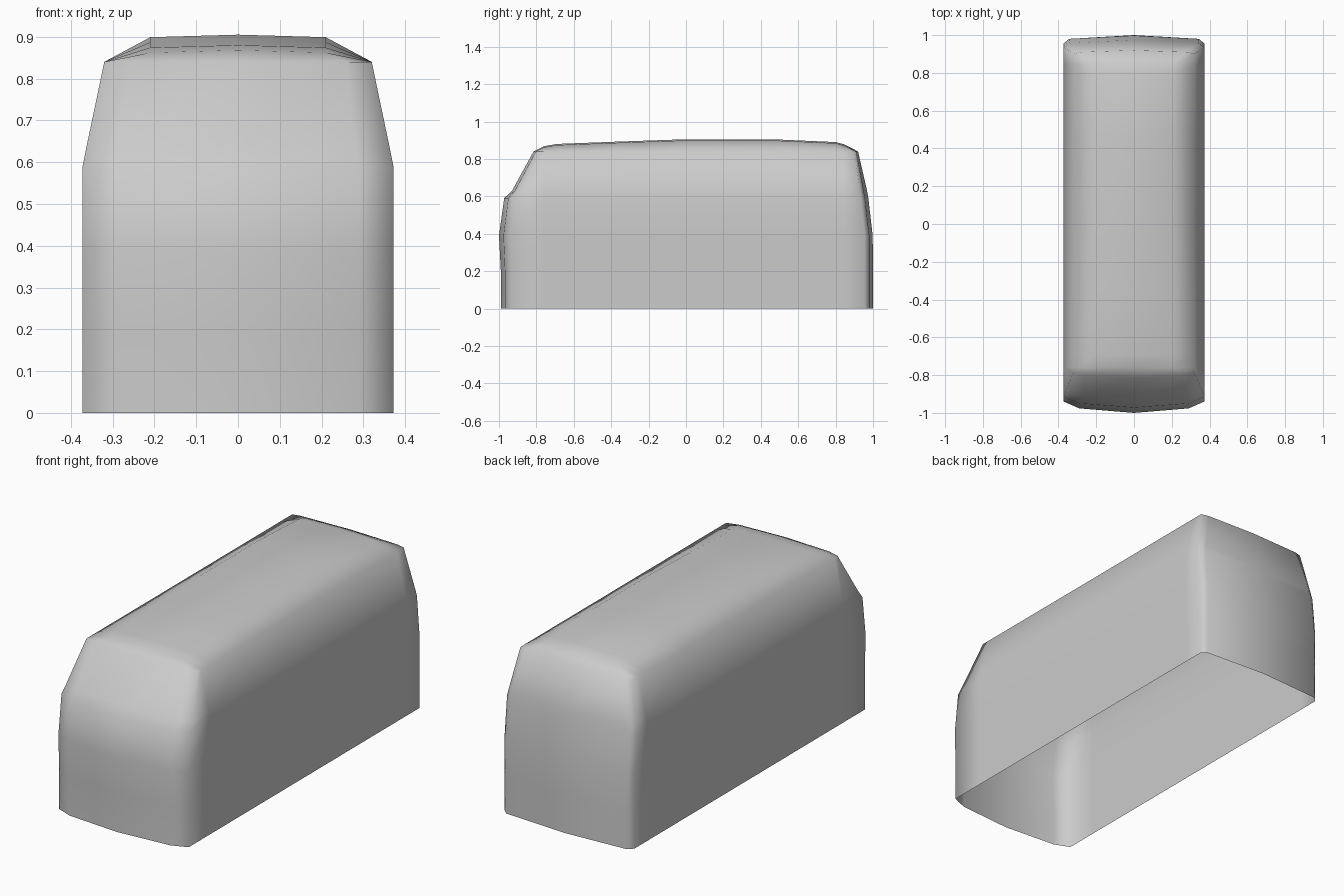
import bpy, bmesh

if "Cube" in bpy.data.objects:
    bpy.data.objects.remove(bpy.data.objects["Cube"])

# Wall levels: z, half width, front y (corner, bevel, centre), rear y (same), bevel x front, rear
LEVELS = [
    (0.00, .372, (-.935, -.968, -.990), (.955, .980, 1.00), .29, .345),
    (0.20, .372, (-.935, -.968, -.990), (.955, .980, 1.00), .29, .345),
    (0.39, .372, (-.940, -.976, -1.00), (.955, .980, .998), .29, .345),
    (0.59, .372, (-.915, -.950, -.972), (.935, .957, .975), .29, .34),
    (0.63, .364, (-.890, -.915, -.930), (.930, .950, .968), .28, .33),
    (0.84, .320, (-.785, -.803, -.815), (.900, .910, .920), .26, .28),
]
# Roof stations: y, centre height
ROOF = [(-.76, .868), (-.69, .880), (-.35, .893), (0, .905), (.46, .905), (.80, .890), (.845, .878)]

bm = bmesh.new()


def ring(z, w, f, r, bf, br):
    """Closed plan outline: front row, right side, rear row, left side."""
    front = [(-w, f[0]), (-bf, f[1]), (0, f[2]), (bf, f[1]), (w, f[0])]
    rear = [(w, r[0]), (br, r[1]), (0, r[2]), (-br, r[1]), (-w, r[0])]
    # side stations stay between the corners
    ys = [y for y, h in ROOF]
    pts = front + [(w, y) for y in ys] + rear + [(-w, y) for y in reversed(ys)]
    return [bm.verts.new((x, y, z)) for x, y in pts]


# Walls
rings = [ring(*lv) for lv in LEVELS]
n = len(rings[0])
for a, b in zip(rings, rings[1:]):
    for i in range(n):
        j = (i + 1) % n
        bm.faces.new((a[i], a[j], b[j], b[i]))

# Crowned roof closing the top ring
top = rings[-1]
k = len(ROOF)
rows = [top[0:5]]
for i, (y, h) in enumerate(ROOF):
    inner = [bm.verts.new((x, y, h - d)) for x, d in ((-.21, .006), (0, 0), (.21, .006))]
    rows.append([top[n - 1 - i]] + inner + [top[5 + i]])
rows.append(top[5 + k:10 + k][::-1])
for a, b in zip(rows, rows[1:]):
    for i in range(4):
        bm.faces.new((a[i], a[i + 1], b[i + 1], b[i]))

bmesh.ops.recalc_face_normals(bm, faces=bm.faces)
# Orient outward: the roof must face up
bm.faces.ensure_lookup_table()
if bm.faces[-10].normal.z < 0:
    bmesh.ops.reverse_faces(bm, faces=bm.faces)
for f in bm.faces:
    f.smooth = True

mesh = bpy.data.meshes.new("van_body_shell")
bm.to_mesh(mesh)
bm.free()
body = bpy.data.objects.new("van_body_shell", mesh)
bpy.context.collection.objects.link(body)
